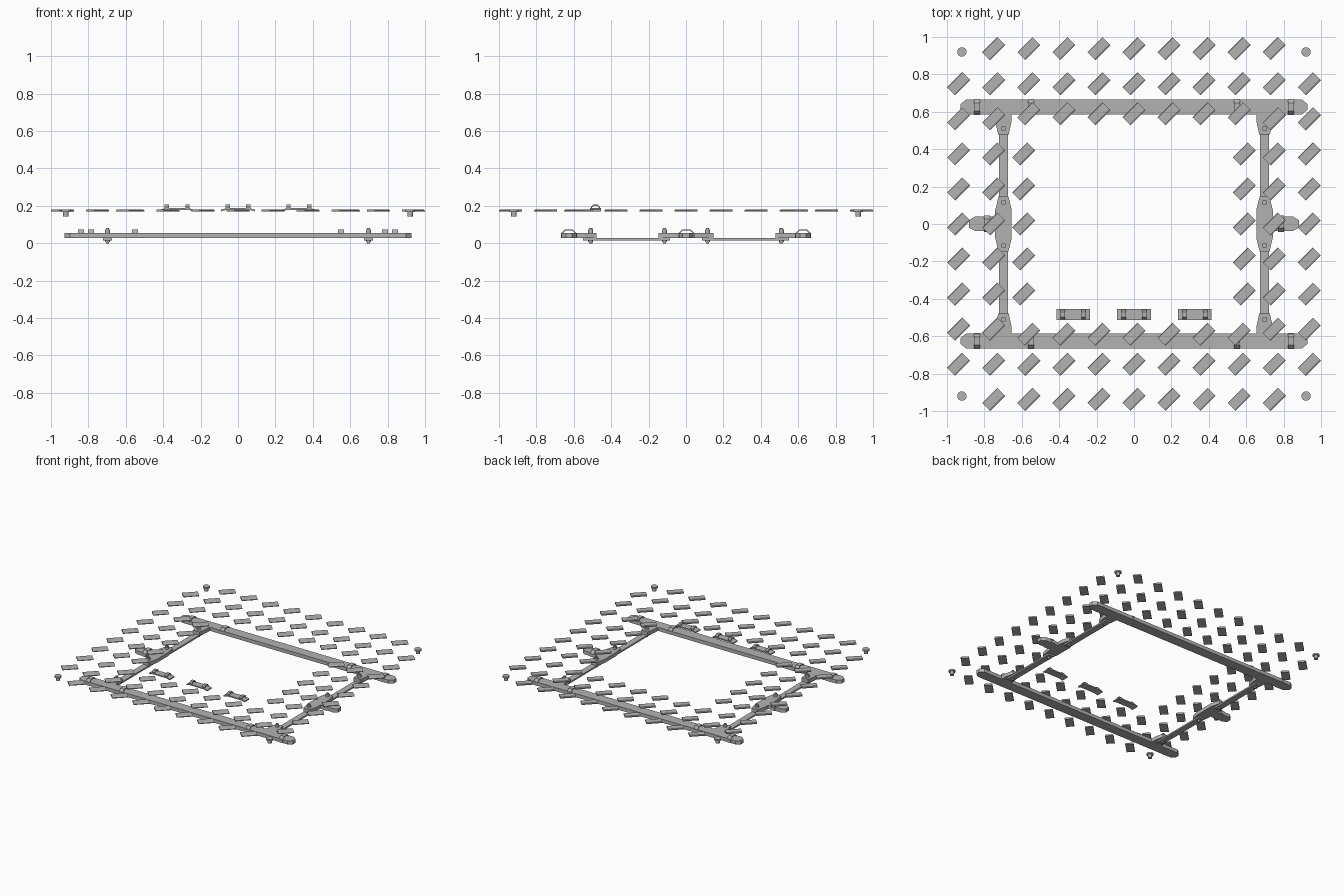
import bpy, bmesh, math
from mathutils import Matrix, Vector

cube = bpy.data.objects.get("Cube")
if cube:
    bpy.data.objects.remove(cube)

grey = bpy.data.materials.new("plain grey")
grey.use_nodes = True
tone = (0.45, 0.45, 0.45, 1)
grey.diffuse_color = tone
grey.node_tree.nodes["Principled BSDF"].inputs["Base Color"].default_value = tone


def finish(name, bm, smooth=False):
    bmesh.ops.recalc_face_normals(bm, faces=bm.faces)
    mesh = bpy.data.meshes.new(name)
    bm.to_mesh(mesh)
    bm.free()
    mesh.materials.append(grey)
    obj = bpy.data.objects.new(name, mesh)
    bpy.context.collection.objects.link(obj)
    if smooth:
        bpy.ops.object.select_all(action='DESELECT')
        obj.select_set(True)
        bpy.context.view_layer.objects.active = obj
        bpy.ops.object.shade_smooth_by_angle(angle=math.radians(35))
    return obj


def prism(bm, points, push):
    """Extrude a flat 3D outline along a vector."""
    face = bm.faces.new([bm.verts.new(p) for p in points])
    new = bmesh.ops.extrude_face_region(bm, geom=[face])["geom"]
    verts = [v for v in new if isinstance(v, bmesh.types.BMVert)]
    bmesh.ops.translate(bm, vec=push, verts=verts)


def slab(bm, outline, low, high):
    prism(bm, [(x, y, low) for x, y in outline], (0, 0, high - low))


def lathe(bm, profile, x, y, sides=16):
    """Stack of turned sections given as (radius, bottom, top)."""
    for radius, low, high in profile:
        place = Matrix.Translation((x, y, (low + high) / 2))
        bmesh.ops.create_cone(bm, cap_ends=True, segments=sides, radius1=radius,
                              radius2=radius, depth=high - low, matrix=place)


def strap(bm, x, y, half, width, low, high, thick):
    """Thin arched band that spans y and runs a short way along x."""
    cut = (high - low) * 0.45
    outer = [(-half, low), (-half, high - cut), (cut - half, high),
             (half - cut, high), (half, high - cut), (half, low)]
    h = half - thick
    inner = [(h, low), (h, high - cut - thick / 2), (h - cut, high - thick),
             (cut - h, high - thick), (-h, high - cut - thick / 2), (-h, low)]
    prism(bm, [(x - width / 2, y + a, z) for a, z in outer + inner], (width, 0, 0))


LOW, HIGH = 0.028, 0.056

# Long rails with chamfered ends, bolting tabs and straps
for name, side in (("back", 1), ("front", -1)):
    bm = bmesh.new()
    end, inn, out = 0.927, 0.585, 0.666
    half = [(end - 0.03, inn), (end, inn + 0.025), (end, out - 0.025), (end - 0.03, out)]
    outline = half + [(-x, y) for x, y in reversed(half)]
    slab(bm, [(x, side * y) for x, y in outline], LOW, HIGH)
    for cx in (-0.698, 0.698):
        tab = [(-0.045, 0.6), (-0.042, 0.54), (-0.028, 0.478),
               (0.028, 0.478), (0.042, 0.54), (0.045, 0.6)]
        slab(bm, [(cx + x, side * y) for x, y in tab], LOW, HIGH)
    finish(name + "_rail", bm)

    bm = bmesh.new()
    for x in (-0.84, -0.55, 0.55, 0.84):
        strap(bm, x, side * 0.626, 0.042, 0.032, LOW, 0.073, 0.005)
    finish(name + "_rail_straps", bm)

# Side links: centre bracket, outer lug, thin bars, strap and bolts
for name, side in (("left", 1), ("right", -1)):
    cx = side * 0.698
    bm = bmesh.new()
    quarter = [(0.026, 0.148), (0.044, 0.075)]
    right_edge = quarter + [(x, -y) for x, y in reversed(quarter)]
    outline = right_edge + [(-x, -y) for x, y in right_edge]
    slab(bm, [(cx + x, y) for x, y in outline], LOW, HIGH)
    lug = [(0.72, 0.04), (0.85, 0.04), (0.882, 0.02),
           (0.882, -0.02), (0.85, -0.037), (0.72, -0.037)]
    slab(bm, [(side * x, y) for x, y in lug], LOW, HIGH)
    finish(name + "_centre_bracket", bm)

    bm = bmesh.new()
    strap(bm, side * 0.785, 0.002, 0.044, 0.032, LOW, 0.073, 0.005)
    finish(name + "_lug_strap", bm)

    for part, turn in (("back", 1), ("front", -1)):
        bm = bmesh.new()
        bar = [(cx - 0.024, 0.085), (cx + 0.024, 0.085), (cx + 0.024, 0.55), (cx - 0.024, 0.55)]
        slab(bm, [(x, turn * y) for x, y in bar], 0.016, LOW)
        finish(f"{name}_{part}_link_bar", bm)
        bm = bmesh.new()
        for y in (0.115, 0.51):
            lathe(bm, [(0.009, 0, 0.081), (0.014, 0.008, 0.022), (0.014, 0.056, 0.073)],
                  cx, turn * y)
        finish(f"{name}_{part}_bolts", bm, smooth=True)

# Slanted tread plates: a grid with an empty middle, inner ring nudged outwards
STEP, PLATE = 0.1875, 0.17
bm = bmesh.new()
section = [(-0.03, 0), (0.03, 0), (0.03, 0.006), (0.022, 0.011), (-0.027, 0.011), (-0.03, 0.008)]
along, across = Vector((1, 1, 0)).normalized(), Vector((1, -1, 0)).normalized()
for i in range(-5, 6):
    for j in range(-5, 6):
        ring = max(abs(i), abs(j))
        if ring < 3 or abs(i) == abs(j) == 5:
            continue
        x, y = i * STEP, j * STEP
        if abs(j) == 3 and abs(i) <= 3:
            y += math.copysign(0.027, j)
        elif abs(i) == 3 and abs(j) < 3:
            x += math.copysign(0.027, i)
        middle = Vector((x, y, PLATE))
        points = [middle + across * a + Vector((0, 0, z)) - along * 0.057 for a, z in section]
        prism(bm, points, along * 0.114)
finish("tread_plates", bm)

# Corner studs
bm = bmesh.new()
for x in (-0.92, 0.92):
    for y in (-0.92, 0.92):
        lathe(bm, [(0.025, 0.168, 0.181), (0.015, 0.144, 0.17)], x, y, 20)
finish("corner_studs", bm, smooth=True)

# Three bent clips, each with a pair of loops
for name, cx in (("right", -0.325), ("middle", 0), ("left", 0.325)):
    bm = bmesh.new()
    top = [(-0.09, 0.18), (-0.06, 0.188), (0.06, 0.188), (0.09, 0.18)]
    profile = top + [(x, z - 0.009) for x, z in reversed(top)]
    prism(bm, [(cx + x, -0.513, z) for x, z in profile], (0, 0.058, 0))
    for x in (-0.055, 0.055):
        strap(bm, cx + x, -0.484, 0.024, 0.024, 0.182, 0.206, 0.006)
    finish(name + "_clip", bm)
